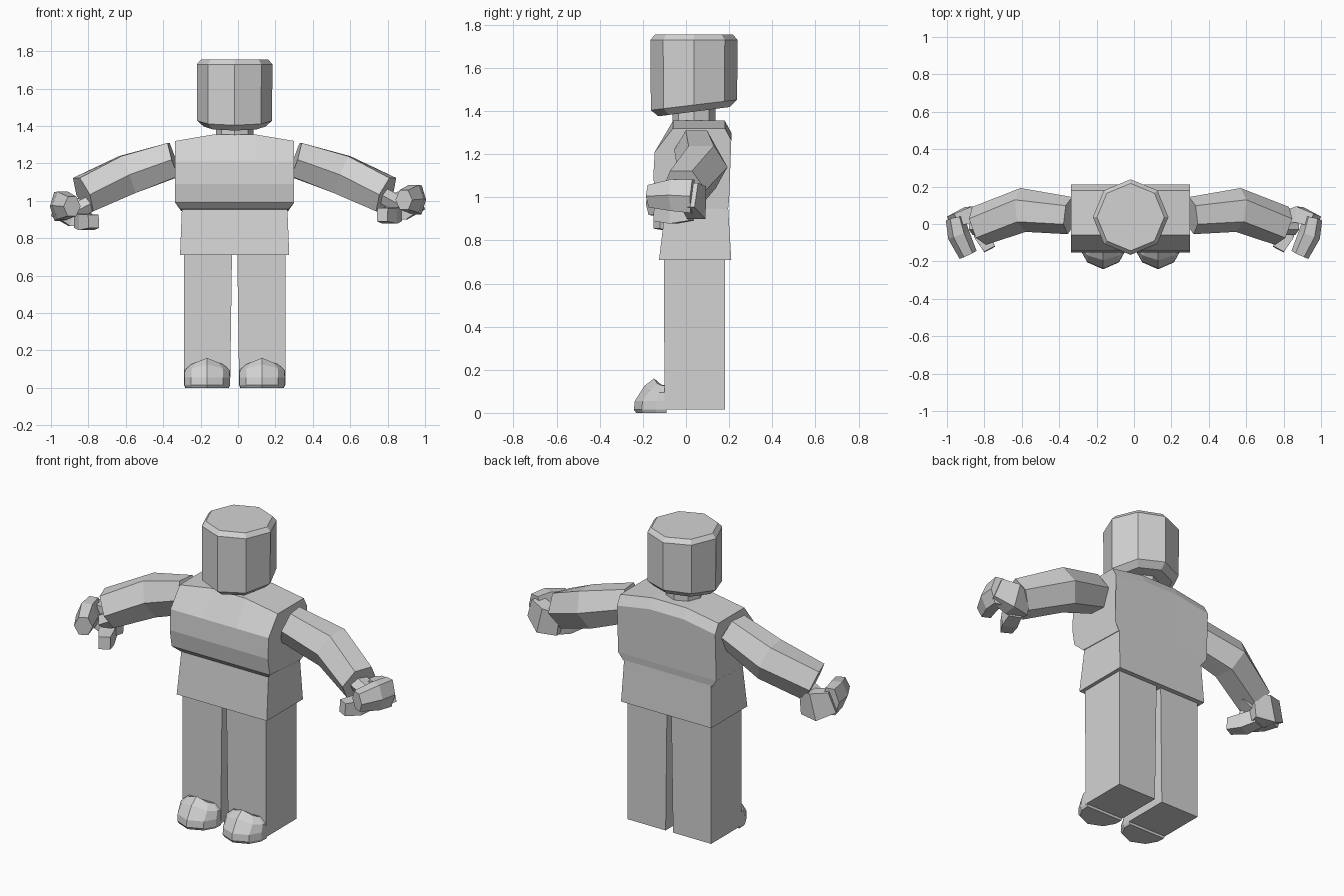
import bpy, bmesh
from math import sin, cos, pi
from mathutils import Vector

cube = bpy.data.objects.get("Cube")
if cube:
    bpy.data.objects.remove(cube, do_unlink=True)

CX = -0.018  # body centre line

grey = bpy.data.materials.new("plain grey")
grey.use_nodes = True
grey.diffuse_color = (0.65, 0.65, 0.65, 1)
grey.node_tree.nodes["Principled BSDF"].inputs["Base Color"].default_value = grey.diffuse_color


def loft(name, rings, side=1, shift=(0, 0, 0)):
    """Skin closed rings of points, cap both ends, place on one side of the body."""
    bm = bmesh.new()
    rows = [[bm.verts.new((CX + side * p[0] + shift[0], p[1] + shift[1], p[2] + shift[2]))
             for p in ring] for ring in rings]
    n = len(rows[0])
    for a, b in zip(rows, rows[1:]):
        for i in range(n):
            j = (i + 1) % n
            bm.faces.new((a[i], a[j], b[j], b[i]))
    bm.faces.new(rows[0])
    bm.faces.new(rows[-1])
    bmesh.ops.recalc_face_normals(bm, faces=bm.faces)
    mesh = bpy.data.meshes.new(name)
    bm.to_mesh(mesh)
    bm.free()
    mesh.materials.append(grey)
    obj = bpy.data.objects.new(name, mesh)
    bpy.context.collection.objects.link(obj)
    return obj


def rect(x0, x1, y0, y1, z):
    return [(x0, y0, z), (x1, y0, z), (x1, y1, z), (x0, y1, z)]


def tube(path, sizes, sides, turn=0.0):
    """Rings across a path; each size is (half width, half height)."""
    pts = [Vector(p) for p in path]
    rings = []
    for i, p in enumerate(pts):
        d = (pts[min(i + 1, len(pts) - 1)] - pts[max(i - 1, 0)]).normalized()
        across = d.cross(Vector((0, 0, 1))).normalized()
        up = across.cross(d)
        w, h = sizes[i]
        rings.append([p + across * w * cos(turn + 2 * pi * k / sides)
                      + up * h * sin(turn + 2 * pi * k / sides) for k in range(sides)])
    return rings


def octagon(r, z, tilt=0.0):
    return [(r * cos(k * pi / 4), 0.037 + r * sin(k * pi / 4), z + tilt * r * sin(k * pi / 4))
            for k in range(8)]


# Head with tilted jaw, and neck
loft("head", [octagon(0.165, 1.397, 0.13), octagon(0.2, 1.428, 0.12),
              octagon(0.202, 1.73), octagon(0.18, 1.755)])
loft("neck", [octagon(0.1, 1.32), octagon(0.1, 1.44)])

# Chest: side profile carried across the shoulders
profile = [(-0.06, 1.355), (-0.145, 1.21), (-0.152, 1.09), (-0.135, 0.99), (-0.10, 0.955),
           (0.195, 0.945), (0.2, 0.99), (0.21, 1.3), (0.18, 1.355)]
chest = []
for x in (-0.318, -0.11, 0.11, 0.318):
    drop = 0.035 if abs(x) > 0.2 else 0
    chest.append([(x * (0.9 if z < 0.97 else 1), y, z - (drop if z > 1.25 else 0))
                  for y, z in profile])
loft("chest", chest)

# Lower shirt
loft("lower_shirt", [rect(-0.292, 0.292, -0.125, 0.21, 0.71),
                     rect(-0.282, 0.282, -0.095, 0.195, 0.96)])

# Foot outline: half width, y
outline = [(-0.123, -0.09), (-0.121, -0.14), (-0.085, -0.205), (0, -0.242),
           (0.085, -0.205), (0.121, -0.14), (0.123, -0.09)]
foot_levels = [(0.95, 0.93, 0.0, 0), (1, 1, 0.015, 0), (1, 0.97, 0.055, 0),
               (0.98, 0.68, 0.125, 0.25), (0.7, 0.38, 0.16, 0.4)]

for side, label in ((1, "left"), (-1, "right")):
    # Leg
    loft(label + "_leg", [rect(0.024, 0.271, -0.1, 0.18, 0.015),
                          rect(0.014, 0.271, -0.102, 0.182, 0.73)], side)
    # Foot
    loft(label + "_foot", [[(0.147 + x * sx, -0.09 + (y + 0.09) * sy, z - bow * abs(x * sx))
                            for x, y in outline] for sx, sy, z, bow in foot_levels], side)
    # Arm
    loft(label + "_arm", tube([(0.325, 0.045, 1.22), (0.575, 0.075, 1.14), (0.81, -0.01, 1.033)],
                              [(0.1, 0.108), (0.118, 0.122), (0.108, 0.112)], 6), side)
    # Hand: wrist, palm, curled fingers and thumb
    shift = (0, 0, 0) if side > 0 else (0.036, 0, -0.035)
    loft(label + "_wrist", tube([(0.77, 0.0, 1.04), (0.88, 0.0, 0.98)],
                                [(0.06, 0.05)] * 2, 6), side, shift)
    loft(label + "_palm", tube([(0.81, 0.03, 0.965), (0.9, 0.05, 0.975), (0.985, 0.015, 1.01)],
                               [(0.05, 0.09), (0.06, 0.11), (0.05, 0.085)], 4, pi / 4), side, shift)
    loft(label + "_fingers", tube([(0.975, 0.03, 1.005), (0.955, -0.06, 1.01), (0.905, -0.165, 1.005)],
                                  [(0.05, 0.09), (0.06, 0.085), (0.05, 0.06)], 6), side, shift)
    loft(label + "_thumb", tube([(0.86, 0.02, 0.93), (0.83, -0.06, 0.92), (0.79, -0.135, 0.925)],
                                [(0.05, 0.055), (0.06, 0.06), (0.045, 0.05)], 4, pi / 4), side, shift)
